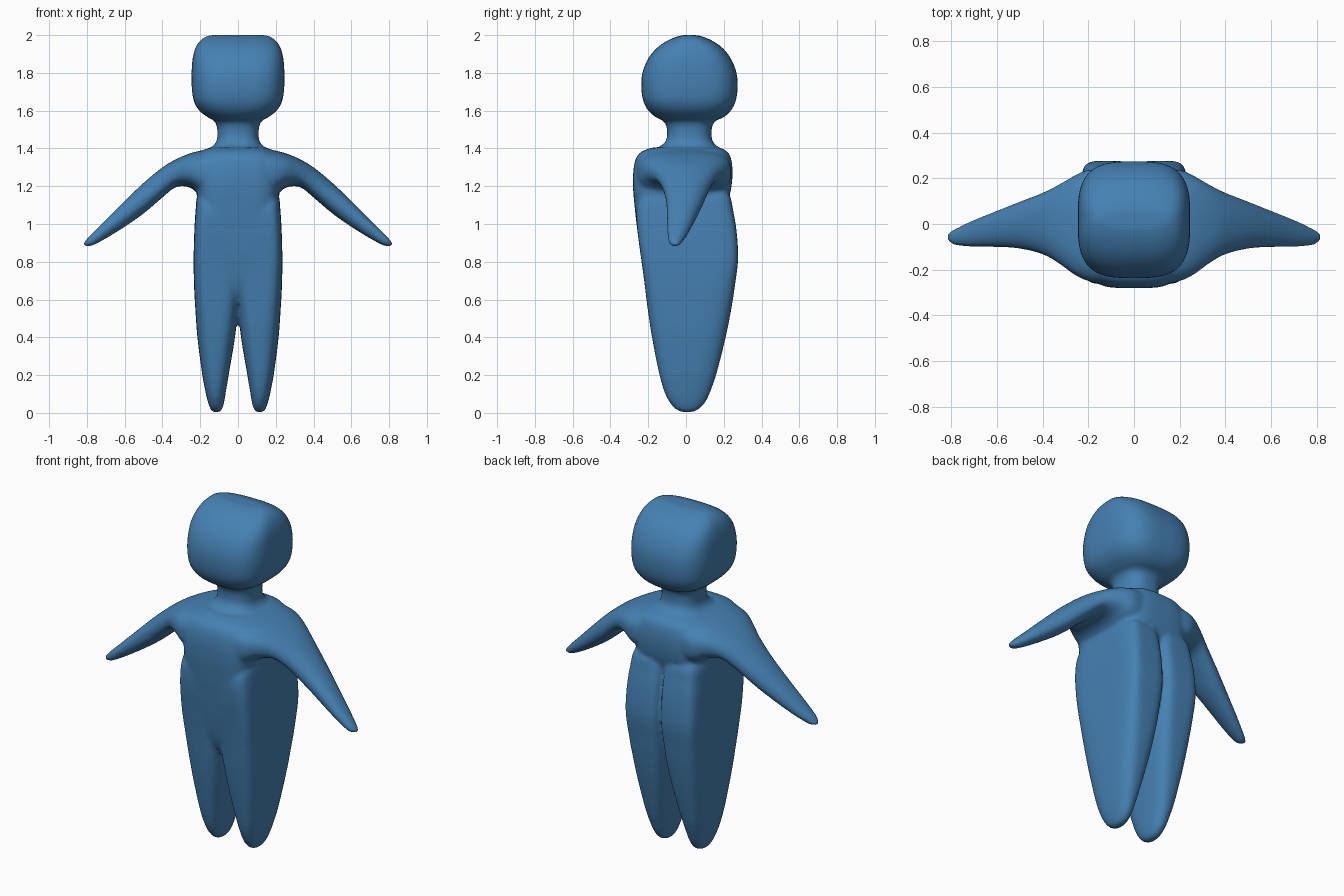
import bpy, bmesh, math

SEG, SUB = 40, 5


def catmull(p0, p1, p2, p3, t):
    return tuple(0.5 * (2 * b + (c - a) * t + (2 * a - 5 * b + 4 * c - d) * t * t
                        + (3 * b - a - 3 * c + d) * t ** 3)
                 for a, b, c, d in zip(p0, p1, p2, p3))


def smooth_stations(st):
    out = []
    for i in range(len(st) - 1):
        a, d = st[max(i - 1, 0)], st[min(i + 2, len(st) - 1)]
        for k in range(SUB):
            out.append(catmull(a, st[i], st[i + 1], d, k / SUB))
    return out + [st[-1]]


def loft(bm, stations, place):
    """Stations: (t, a_min, a_max, b_min, b_max, squareness)."""
    rings = []
    for t, a0, a1, b0, b1, n in smooth_stations(stations):
        ring = []
        for k in range(SEG):
            ang = 2 * math.pi * (k + 0.5) / SEG
            c, s = math.cos(ang), math.sin(ang)
            u = math.copysign(abs(c) ** (2 / n), c)
            v = math.copysign(abs(s) ** (2 / n), s)
            a = (a0 + a1) / 2 + u * (a1 - a0) / 2
            b = (b0 + b1) / 2 + v * (b1 - b0) / 2
            ring.append(bm.verts.new(place(t, a, b)))
        rings.append(ring)
    for r, q in zip(rings, rings[1:]):
        for k in range(SEG):
            j = (k + 1) % SEG
            bm.faces.new((r[k], r[j], q[j], q[k]))
    bm.faces.new(rings[0])
    bm.faces.new(rings[-1])


def sym(rows):
    """Expand (z, half_width, y_min, y_max, n) to a station symmetric in x."""
    return [(z, -w, w, y0, y1, n) for z, w, y0, y1, n in rows]


# head and neck, bottom to top
head = sym([
    (1.33, .17, -.20, .20, 2.6), (1.395, .15, -.16, .18, 2.5), (1.42, .125, -.125, .155, 2.5),
    (1.45, .111, -.102, .137, 2.5), (1.51, .111, -.102, .137, 2.5), (1.545, .125, -.12, .155, 2.6),
    (1.565, .16, -.16, .20, 2.8), (1.60, .205, -.20, .238, 3), (1.65, .234, -.226, .263, 3.2),
    (1.72, .245, -.237, .274, 3.2), (1.80, .246, -.231, .268, 3.2), (1.88, .240, -.198, .235, 3.2),
    (1.94, .222, -.145, .185, 3), (1.98, .19, -.08, .12, 2.8), (2.0, .15, -.02, .06, 2.5)])
# torso, bottom to top
torso = sym([
    (.58, .05, -.16, .12, 2.5), (.66, .13, -.205, .16, 3), (.80, .20, -.235, .19, 3.5),
    (1.0, .215, -.262, .20, 4), (1.10, .215, -.273, .215, 4), (1.18, .22, -.28, .238, 4),
    (1.27, .23, -.28, .247, 3.6), (1.34, .22, -.268, .24, 3.4), (1.38, .20, -.24, .222, 3.2),
    (1.405, .15, -.18, .18, 3)])
# leg on the +x side, foot to top of the seat
leg = [
    (.003, .10, .13, -.02, .03, 2), (.02, .084, .146, -.055, .07, 2.1), (.06, .073, .16, -.09, .105, 2.3),
    (.12, .063, .174, -.118, .132, 2.5), (.22, .046, .192, -.145, .165, 2.8),
    (.40, .016, .215, -.180, .210, 3.2), (.55, .001, .226, -.203, .240, 3.8),
    (.68, -.004, .233, -.219, .260, 4.5), (.82, -.004, .235, -.238, .276, 5.5),
    (.97, -.004, .231, -.258, .267, 5.5), (1.08, -.004, .224, -.262, .248, 5),
    (1.14, .005, .218, -.24, .236, 4.5), (1.18, .03, .20, -.2, .21, 4)]
# arm on the +x side, shoulder to hand: (x, y_min, y_max, z_min, z_max, n)
arm = [
    (.0, -.25, .225, 1.14, 1.40, 3), (.12, -.262, .235, 1.15, 1.402, 3),
    (.20, -.25, .237, 1.16, 1.388, 2.8), (.26, -.222, .212, 1.195, 1.372, 2.6),
    (.33, -.172, .172, 1.195, 1.342, 2.4), (.40, -.133, .137, 1.14, 1.300, 2.3),
    (.50, -.108, .098, 1.055, 1.218, 2.2), (.60, -.101, .058, .985, 1.122, 2.2),
    (.70, -.10, .018, .923, 1.022, 2.2), (.77, -.096, -.014, .886, .953, 2.1),
    (.80, -.086, -.03, .880, .922, 2), (.818, -.070, -.046, .884, .900, 2)]

bm = bmesh.new()
for rows in (head, torso):
    loft(bm, rows, lambda t, a, b: (a, b, t))
for side in (1, -1):
    loft(bm, leg, lambda t, a, b: (side * a, b, t))
    loft(bm, arm, lambda t, a, b: (side * t, a, b))
bmesh.ops.recalc_face_normals(bm, faces=bm.faces)
mesh = bpy.data.meshes.new("figure_body")
bm.to_mesh(mesh)
bm.free()
body = bpy.data.objects.new("figure_body", mesh)
bpy.context.collection.objects.link(body)

# fuse the parts into one soft skin
fuse = body.modifiers.new("fuse", 'REMESH')
fuse.mode = 'VOXEL'
fuse.voxel_size = 0.011
fuse.use_smooth_shade = True
soften = body.modifiers.new("soften", 'SMOOTH')
soften.factor = 0.5
soften.iterations = 6

# blue skin
mat = bpy.data.materials.new("blue")
mat.diffuse_color = (0.06, 0.22, 0.45, 1)
mesh.materials.append(mat)
